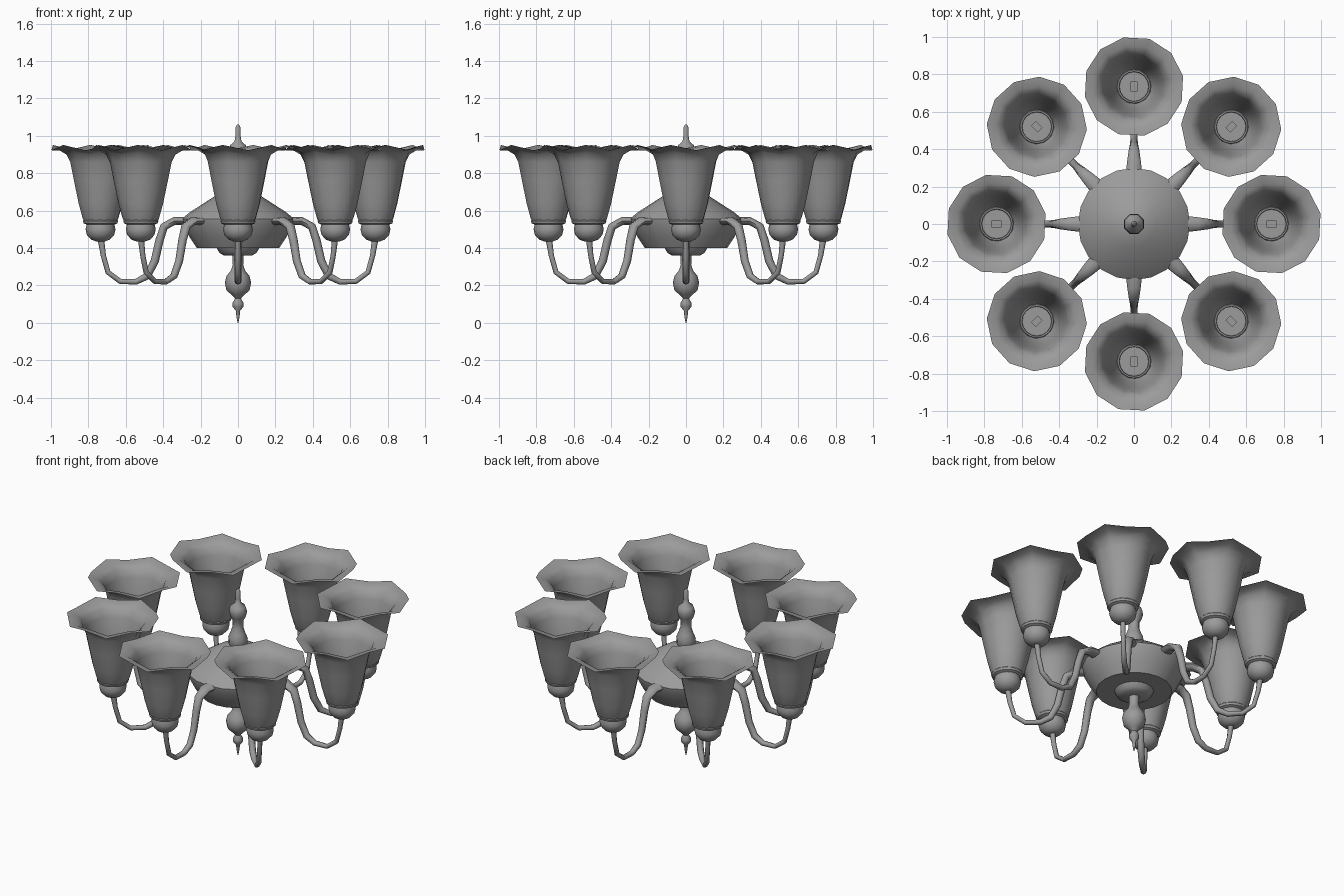
import bpy
import bmesh
from math import sin, cos, pi, radians
from mathutils import Vector

cube = bpy.data.objects.get("Cube")
if cube:
    bpy.data.objects.remove(cube, do_unlink=True)

GREY = (0.33, 0.33, 0.33, 1.0)
metal = bpy.data.materials.new("grey")
metal.use_nodes = True
metal.diffuse_color = GREY
metal.node_tree.nodes["Principled BSDF"].inputs["Base Color"].default_value = GREY


def make_object(name, rings, angle=45, cap_start=False, cap_end=False):
    """Skin a list of point rings into a tube-like mesh."""
    bm = bmesh.new()
    loops = [[bm.verts.new(p) for p in ring] for ring in rings]
    n = len(loops[0])
    for a, b in zip(loops, loops[1:]):
        for i in range(n):
            j = (i + 1) % n
            bm.faces.new((a[i], a[j], b[j], b[i]))
    if cap_start:
        bm.faces.new(loops[0][::-1])
    if cap_end:
        bm.faces.new(loops[-1])
    mesh = bpy.data.meshes.new(name)
    bm.to_mesh(mesh)
    bm.free()
    mesh.materials.append(metal)
    obj = bpy.data.objects.new(name, mesh)
    bpy.context.collection.objects.link(obj)
    bpy.ops.object.select_all(action='DESELECT')
    obj.select_set(True)
    bpy.context.view_layer.objects.active = obj
    bpy.ops.object.shade_smooth_by_angle(angle=radians(angle))
    return obj


def circle(radius, z, sides, turn=0.0, wave=0.0, x=0.0):
    """Ring of points; wave lifts and drops alternate points."""
    pts = []
    for i in range(sides):
        a = 2 * pi * i / sides + turn
        lift = wave if i % 2 else -wave
        pts.append((x + radius * cos(a), radius * sin(a), z + lift))
    return pts


def lathe(name, profile, sides, x=0.0, turn=0.0, angle=45):
    rings = [circle(r, z, sides, turn, 0, x) for r, z in profile]
    return make_object(name, rings, angle, True, True)


# Central body, underside dish and spindles
lathe("hub", [(0.22, 0.40), (0.26, 0.46), (0.295, 0.53), (0.3, 0.555),
              (0.26, 0.59), (0.19, 0.635), (0.12, 0.68), (0.04, 0.71)], 20)
lathe("lower_dish", [(0.075, 0.36), (0.10, 0.375), (0.115, 0.402)], 16)
lathe("upper_spindle", [(0.04, 0.68), (0.055, 0.71), (0.058, 0.75), (0.045, 0.78),
                        (0.032, 0.82), (0.032, 0.86), (0.045, 0.885), (0.055, 0.92),
                        (0.045, 0.95), (0.02, 0.97), (0.015, 1.0), (0.015, 1.045),
                        (0.006, 1.06)], 8, turn=pi / 8)
lathe("lower_finial", [(0.002, 0.0), (0.008, 0.03), (0.012, 0.065), (0.028, 0.085),
                       (0.03, 0.105), (0.016, 0.13), (0.035, 0.15), (0.062, 0.175),
                       (0.07, 0.215), (0.062, 0.25), (0.038, 0.28), (0.028, 0.31),
                       (0.03, 0.365)], 12)

REACH = 0.735

# Curved arm: (distance out, height, half width across, half depth)
ARM = [(0.18, 0.54, 0.055, 0.02), (0.34, 0.545, 0.036, 0.022), (0.395, 0.515, 0.028, 0.022),
       (0.42, 0.44, 0.023, 0.022), (0.445, 0.33, 0.02, 0.022), (0.485, 0.25, 0.02, 0.02),
       (0.545, 0.22, 0.018, 0.016), (0.63, 0.222, 0.016, 0.014), (0.695, 0.27, 0.015, 0.014),
       (0.72, 0.36, 0.014, 0.014), (0.735, 0.46, 0.016, 0.018)]
rings = []
for k, (r, z, width, depth) in enumerate(ARM):
    before, after = ARM[max(k - 1, 0)], ARM[min(k + 1, len(ARM) - 1)]
    along = Vector((after[0] - before[0], 0, after[1] - before[1])).normalized()
    across = Vector((0, 1, 0))
    normal = along.cross(across)
    ring = []
    for i in range(8):
        a = 2 * pi * i / 8
        ring.append(Vector((r, 0, z)) + across * width * cos(a) + normal * depth * sin(a))
    rings.append(ring)
arm = make_object("arm", rings, 60, True, True)

# Cup holding the shade, with a collar
cup = lathe("cup", [(0.022, 0.435), (0.05, 0.445), (0.073, 0.47), (0.08, 0.5),
                    (0.074, 0.525), (0.09, 0.532), (0.094, 0.545), (0.088, 0.555),
                    (0.08, 0.555), (0.078, 0.53)], 16, x=REACH)

# Small rectangular contact in the cup floor
contact_rings = []
for z in (0.52, 0.55):
    contact_rings.append([(REACH + sx * 0.026, sy * 0.018, z)
                          for sx, sy in ((-1, -1), (1, -1), (1, 1), (-1, 1))])
contact = make_object("contact", contact_rings, 30, True, True)

# Open flared shade with a rippled rim
SHADE = [(0.088, 0.54, 0), (0.098, 0.56, 0), (0.12, 0.64, 0), (0.145, 0.76, 0),
         (0.165, 0.86, 0.002), (0.185, 0.905, 0.006), (0.22, 0.93, 0.01), (0.268, 0.937, 0.014)]
shade = make_object("shade", [circle(r, z, 12, radians(12), w, REACH) for r, z, w in SHADE], 50)

# Repeat the arm assembly around the hub
for part in (arm, cup, contact, shade):
    base = part.name
    for i in range(1, 8):
        copy = bpy.data.objects.new(f"{base}_{i + 1}", part.data)
        copy.rotation_euler.z = i * pi / 4
        bpy.context.collection.objects.link(copy)
